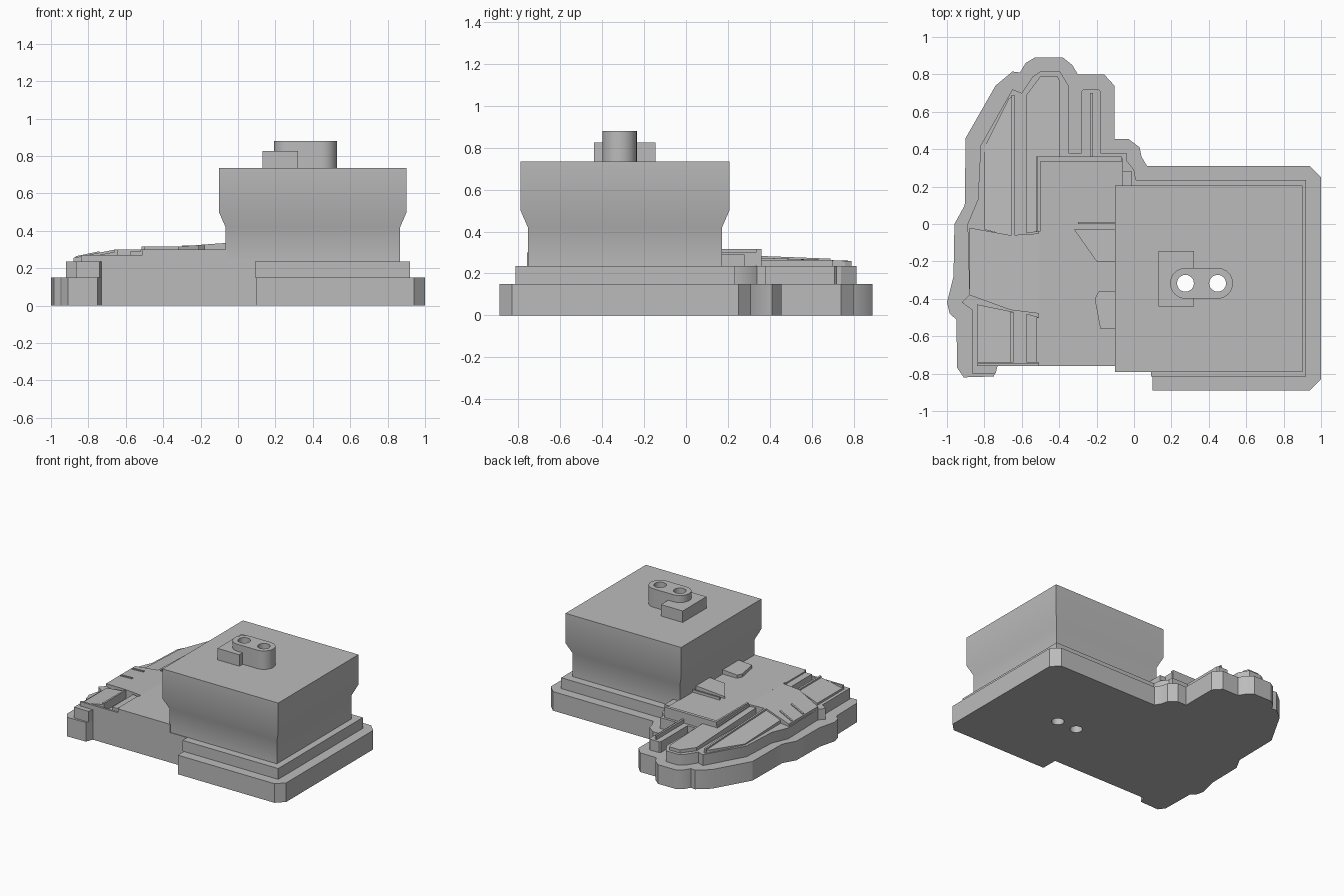
import bpy, bmesh
from mathutils import Vector

cube = bpy.data.objects.get("Cube")
if cube:
    bpy.data.objects.remove(cube, do_unlink=True)

grey = bpy.data.materials.new("plain grey")
grey.use_nodes = True
grey.diffuse_color = (0.5, 0.5, 0.5, 1)
grey.node_tree.nodes["Principled BSDF"].inputs["Base Color"].default_value = (0.5, 0.5, 0.5, 1)


def finish(name, bm):
    bmesh.ops.recalc_face_normals(bm, faces=bm.faces[:])
    mesh = bpy.data.meshes.new(name)
    bm.to_mesh(mesh)
    bm.free()
    mesh.materials.append(grey)
    obj = bpy.data.objects.new(name, mesh)
    bpy.context.collection.objects.link(obj)
    return obj


def prism(name, outline, bottom, top):
    """Extrude a flat outline upwards; top may be a height or a rule of x and y."""
    height = top if callable(top) else (lambda x, y: top)
    bm = bmesh.new()
    face = bm.faces.new([bm.verts.new((x, y, bottom)) for x, y in outline])
    lifted = bmesh.ops.extrude_face_region(bm, geom=[face])["geom"]
    for v in lifted:
        if isinstance(v, bmesh.types.BMVert):
            v.co.z = height(v.co.x, v.co.y)
    return finish(name, bm)


def rect(x0, x1, y0, y1):
    return [(x0, y0), (x1, y0), (x1, y1), (x0, y1)]


def box(name, x0, x1, y0, y1, bottom, top):
    return prism(name, rect(x0, x1, y0, y1), bottom, top)


def cylinder(name, x, y, radius, bottom, top):
    bm = bmesh.new()
    bmesh.ops.create_cone(bm, cap_ends=True, segments=32, radius1=radius,
                          radius2=radius, depth=top - bottom)
    bmesh.ops.translate(bm, verts=bm.verts, vec=(x, y, (top + bottom) / 2))
    return finish(name, bm)


def boolean(obj, other, operation):
    mod = obj.modifiers.new("boolean", 'BOOLEAN')
    mod.object, mod.operation, mod.solver = other, operation, 'EXACT'
    bpy.context.view_layer.objects.active = obj
    bpy.ops.object.modifier_apply(modifier=mod.name)


# Wing height rises from the outer edge towards the deck
def slope(x, y):
    return min(0.30, 0.255 + max(0, x + 0.87) * 0.21)


def wing(x, y):
    return slope(x, y) - 0.03 * min(1, max(0, y) / 0.7)


# Lower base plate
base_outline = [
    (0.1, -0.89), (0.94, -0.89), (1, -0.83), (1, 0.25), (0.94, 0.31), (0.07, 0.31),
    (0.04, 0.36), (0.03, 0.41), (-0.03, 0.455), (-0.105, 0.455), (-0.105, 0.74),
    (-0.16, 0.8), (-0.3, 0.8), (-0.33, 0.85), (-0.38, 0.89), (-0.53, 0.89),
    (-0.58, 0.86), (-0.61, 0.81), (-0.65, 0.815), (-0.74, 0.74), (-0.9, 0.46),
    (-0.905, 0.1), (-0.96, 0), (-0.965, -0.28), (-1, -0.42), (-0.985, -0.48),
    (-0.95, -0.51), (-0.945, -0.77), (-0.91, -0.82), (-0.75, -0.815), (-0.73, -0.76),
    (0.1, -0.76)]
base = prism("base_plate", base_outline, 0, 0.15)

# Second tier, inset from the base
tier_outline = [
    (0.09, -0.815), (0.92, -0.815), (0.92, 0.235), (0.01, 0.235), (0, 0.29),
    (-0.04, 0.34), (-0.04, 0.38), (-0.18, 0.38), (-0.18, 0.71), (-0.19, 0.72),
    (-0.27, 0.72), (-0.28, 0.71), (-0.28, 0.38), (-0.35, 0.38), (-0.35, 0.74),
    (-0.395, 0.815), (-0.5, 0.815), (-0.54, 0.79), (-0.6, 0.7), (-0.65, 0.72),
    (-0.82, 0.42), (-0.835, 0.13), (-0.89, 0), (-0.88, -0.38), (-0.92, -0.42),
    (-0.865, -0.46), (-0.865, -0.8), (-0.74, -0.8), (-0.73, -0.76), (0.09, -0.76)]
tier = prism("second_tier", tier_outline, 0.15, 0.235)

# Deck beside the cabin and the sloped cross wing
box("deck", -0.51, -0.06, -0.76, 0.35, 0.235, 0.3)
prism("cross_wing", [(-0.88, -0.38), (-0.66, -0.46), (-0.5, -0.48), (-0.5, -0.05),
                     (-0.66, -0.06), (-0.88, -0.02)], 0.235, slope)
box("deck_back_ridge", -0.515, -0.065, 0.335, 0.36, 0.235, 0.317)
box("deck_side_ridge", -0.515, -0.5, -0.04, 0.36, 0.235, 0.317)
box("deck_front_strip", -0.84, -0.1, -0.76, -0.745, 0.235, 0.27)
box("deck_corner_block", -0.07, -0.01, 0.17, 0.28, 0.235, 0.29)

# Raised wing panels
panels = {
    "rear_outer_panel": [(-0.8, -0.03), (-0.64, -0.07), (-0.64, 0.69), (-0.67, 0.67),
                         (-0.8, 0.41)],
    "rear_inner_panel": [(-0.575, -0.05), (-0.51, -0.04), (-0.51, 0.36), (-0.395, 0.36),
                         (-0.395, 0.76), (-0.41, 0.79), (-0.5, 0.79), (-0.575, 0.69)],
    "front_outer_panel": [(-0.84, -0.43), (-0.645, -0.47), (-0.645, -0.74), (-0.84, -0.74)],
    "front_inner_panel": [(-0.575, -0.48), (-0.505, -0.5), (-0.505, -0.74), (-0.575, -0.74)],
}
for name, outline in panels.items():
    prism(name, outline, 0.235, lambda x, y: wing(x, y) - 0.01)
    # Thin rim on the inner long side of each panel
    inner = max(x for x, y in outline[:2])
    y0, y1 = sorted((outline[1][1], outline[2][1]))
    prism(name + "_rim", rect(inner - 0.015, inner, y0, y1), 0.235, wing)
box("small_fin_rail", -0.235, -0.22, 0.36, 0.7, 0.235, 0.265)

# Small ribs along the outer edge
for i, y in enumerate((-0.1, -0.24)):
    prism(f"edge_rib_{i}", [(-0.87, y + 0.02), (-0.74, y - 0.02), (-0.74, y - 0.005),
                            (-0.87, y + 0.035)], 0.235, lambda x, y: slope(x, y) + 0.008)

# Raised fittings on the deck next to the cabin
tilt = lambda x, y: 0.335 + 0.08 * min(0, x + 0.07)
prism("large_deck_fitting", [(-0.32, -0.03), (-0.2, -0.2), (-0.06, -0.2), (-0.06, -0.03)], 0.29, tilt)
prism("small_deck_fitting", [(-0.21, -0.4), (-0.18, -0.56), (-0.06, -0.56), (-0.06, -0.36),
                             (-0.19, -0.36)], 0.29, tilt)
box("deck_bar", -0.3, -0.06, 0.0, 0.012, 0.29, 0.32)

# Cabin: square rings joined into a body that flares near the top
bm = bmesh.new()
rings = []
for z, grow in ((0.235, 0), (0.42, 0), (0.5, 0.035), (0.735, 0.035)):
    rings.append([bm.verts.new((x, y, z)) for x, y in
                  rect(-0.067 - grow, 0.867 + grow, -0.755 - grow, 0.172 + grow)])
for low, high in zip(rings, rings[1:]):
    for i in range(4):
        j = (i + 1) % 4
        bm.faces.new((low[i], low[j], high[j], high[i]))
bm.faces.new(rings[0])
bm.faces.new(rings[-1])
cabin = finish("cabin", bm)

# Roof block and rounded double socket
block = box("roof_block", 0.13, 0.32, -0.44, -0.145, 0.735, 0.825)
hub_y, hub_r, hole_x = -0.317, 0.082, (0.275, 0.447)
socket = box("roof_socket", *hole_x, hub_y - hub_r, hub_y + hub_r, 0.735, 0.88)
for x in hole_x:
    end = cylinder("socket_end", x, hub_y, hub_r, 0.735, 0.88)
    boolean(socket, end, 'UNION')
    bpy.data.objects.remove(end, do_unlink=True)

# Two holes bored through the whole stack
for x in hole_x:
    drill = cylinder("drill", x, hub_y, 0.045, -0.1, 1)
    for part in (base, tier, cabin, block, socket):
        boolean(part, drill, 'DIFFERENCE')
    bpy.data.objects.remove(drill, do_unlink=True)

# Smooth the rounded walls and keep crisp edges
bpy.ops.object.select_all(action='DESELECT')
for part in (socket, cabin, base, tier, block):
    part.select_set(True)
bpy.context.view_layer.objects.active = socket
bpy.ops.object.shade_smooth_by_angle(angle=0.5)
